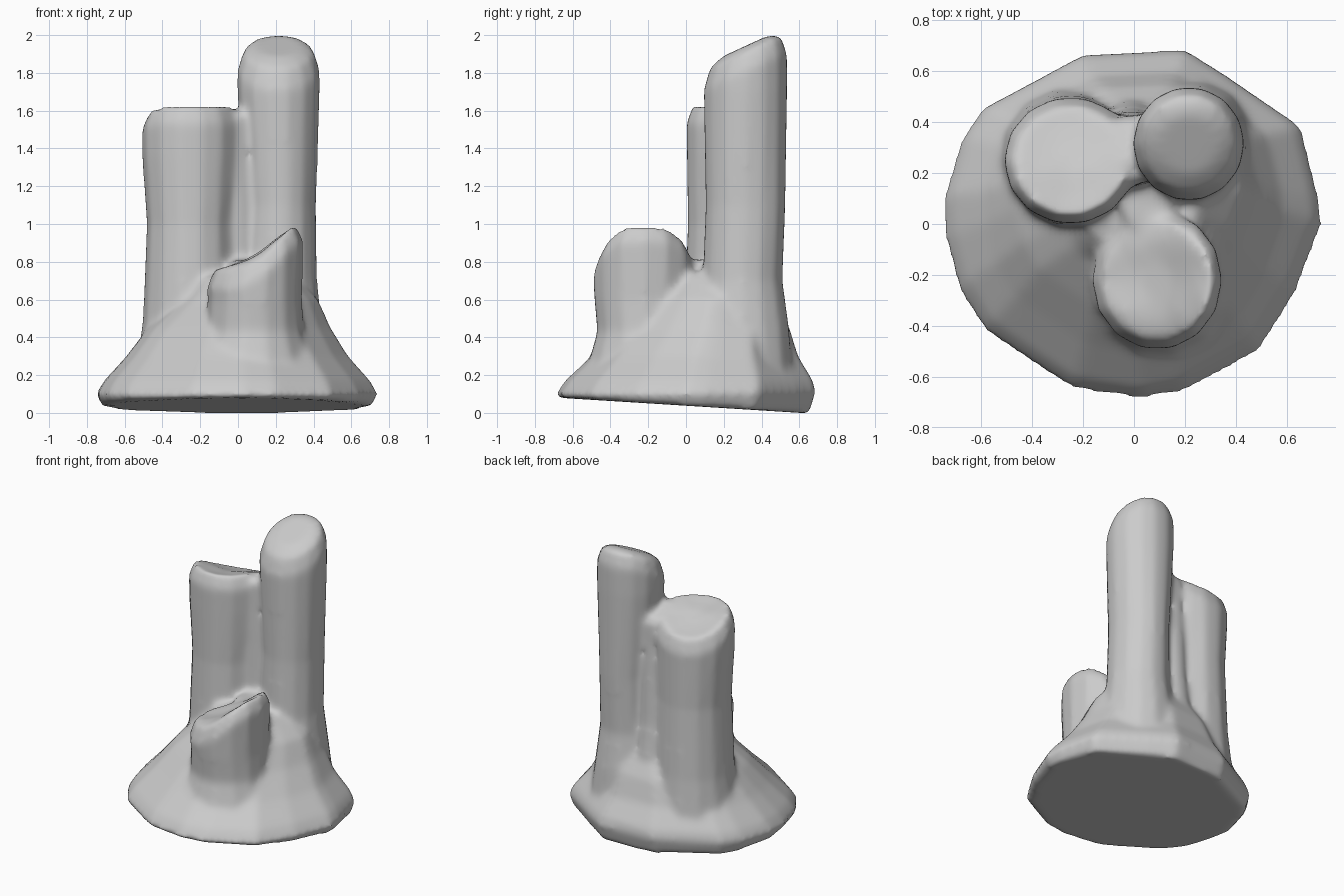
import bpy, bmesh, math
from mathutils import Vector

cube = bpy.data.objects.get("Cube")
if cube:
    bpy.data.objects.remove(cube, do_unlink=True)

SIDES = 14
bm = bmesh.new()


def loft(rings):
    """Skin a closed solid through rings of equal point count."""
    loops = [[bm.verts.new(p) for p in ring] for ring in rings]
    count = len(loops[0])
    for low, high in zip(loops, loops[1:]):
        for i in range(count):
            j = (i + 1) % count
            bm.faces.new((low[i], low[j], high[j], high[i]))
    bm.faces.new(loops[0][::-1])
    bm.faces.new(loops[-1])


def oval(cx, cy, rx, ry, height):
    """Ring whose height is a function of x and y."""
    ring = []
    for i in range(SIDES):
        a = math.tau * i / SIDES
        x, y = cx + rx * math.cos(a), cy + ry * math.sin(a)
        ring.append(Vector((x, y, height(x, y))))
    return ring


def column(sides, top, caps):
    """Column from side ovals, capped by rings (scale, drop) under a top surface."""
    rings = [oval(cx, cy, rx, ry, lambda x, y, z=z: z) for z, cx, cy, rx, ry in sides]
    z, cx, cy, rx, ry = sides[-1]
    for scale, drop in caps:
        rings.append(oval(cx, cy, rx * scale, ry * scale,
                          lambda x, y, d=drop: top(x, y) - d))
    loft(rings)


# Flared foot, following an uneven outline
outline = [(.73, 0), (.72, .1), (.65, .38), (.36, .58), (.2, .68), (-.2, .66),
           (-.59, .45), (-.67, .33), (-.74, .1), (-.73, -.06), (-.68, -.26),
           (-.58, -.42), (-.24, -.65), (.03, -.69), (.2, -.66), (.49, -.5), (.63, -.27)]
rings = [[Vector((x * .97, y * .96, .038 - .06 * y)) for x, y in outline],
         [Vector((x * 1.015, y * 1.01, .1 + .02 * y)) for x, y in outline]]
for z, s, cx, cy in [(.17, .96, 0, .02), (.3, .8, 0, .05), (.45, .66, .01, .1),
                     (.6, .5, .06, .13), (.74, .3, .06, .12)]:
    rings.append([Vector((cx + x * s, cy + y * s, z)) for x, y in outline])
loft(rings)

# Tall column with a slanted, rounded top
column([(.1, .22, .3, .28, .28), (.45, .22, .3, .23, .25), (.7, .22, .3, .2, .215),
        (1.1, .225, .315, .19, .215), (1.7, .215, .315, .22, .225)],
       lambda x, y: min(2.025, 1.945 + .46 * (y - .32)),
       [(1, .13), (.85, .03), (.55, 0), (.2, 0)])

# Middle column with a shallow bowl on top, lower at the back
column([(.1, -.25, .25, .31, .3), (.5, -.25, .25, .255, .265), (1, -.25, .25, .235, .245),
        (1.36, -.25, .25, .26, .25)],
       lambda x, y: 1.625 - .42 * max(0, y - .22) + .12 * min(0, x - y + .5),
       [(1.01, .09), (.87, 0), (.6, .02), (.25, .04)])

# Short stump with a steep scooped top
column([(.1, .08, -.2, .38, .37), (.43, .09, -.21, .26, .265), (.6, .09, -.22, .25, .27)],
       lambda x, y: .99 + .6 * min(0, x - .26) - 1.1 * max(0, abs(y + .21) - .12) ** 1.3,
       [(1.03, .08), (.88, 0), (.6, .035), (.25, .06)])


def flat(z):
    return lambda x, y: z


# Low webs joining the stump to the two columns
for cx, cy, rx, ry, z in [(.05, .06, .16, .17, .81), (-.1, .02, .16, .17, .72),
                          (.34, .08, .13, .22, .52)]:
    loft([oval(cx, cy, rx * 1.4, ry * 1.4, flat(.15)),
          oval(cx, cy, rx, ry, flat(z - .12)),
          oval(cx, cy, rx * .5, ry * .5, flat(z))])

# Filler that closes the groove between the two upright columns
column([(.2, -.01, .32, .18, .22), (.8, -.01, .3, .13, .16), (1.4, -.01, .29, .11, .14)],
       lambda x, y: 1.6 - .35 * max(0, y - .24), [(1, .03), (.8, 0), (.3, 0)])

bmesh.ops.recalc_face_normals(bm, faces=bm.faces[:])
mesh = bpy.data.meshes.new("column_cluster")
bm.to_mesh(mesh)
bm.free()
cluster = bpy.data.objects.new("column_cluster", mesh)
bpy.context.collection.objects.link(cluster)

# Fuse and soften into one continuous skin
fuse = cluster.modifiers.new("fuse", "REMESH")
fuse.mode = "VOXEL"
fuse.voxel_size = .02
fuse.use_smooth_shade = True
soften = cluster.modifiers.new("soften", "SMOOTH")
soften.factor = .5
soften.iterations = 10

# Plain grey stone
grey = bpy.data.materials.new("stone_grey")
grey.use_nodes = True
colour = (.6, .6, .6, 1)
grey.diffuse_color = colour
grey.node_tree.nodes["Principled BSDF"].inputs["Base Color"].default_value = colour
mesh.materials.append(grey)
